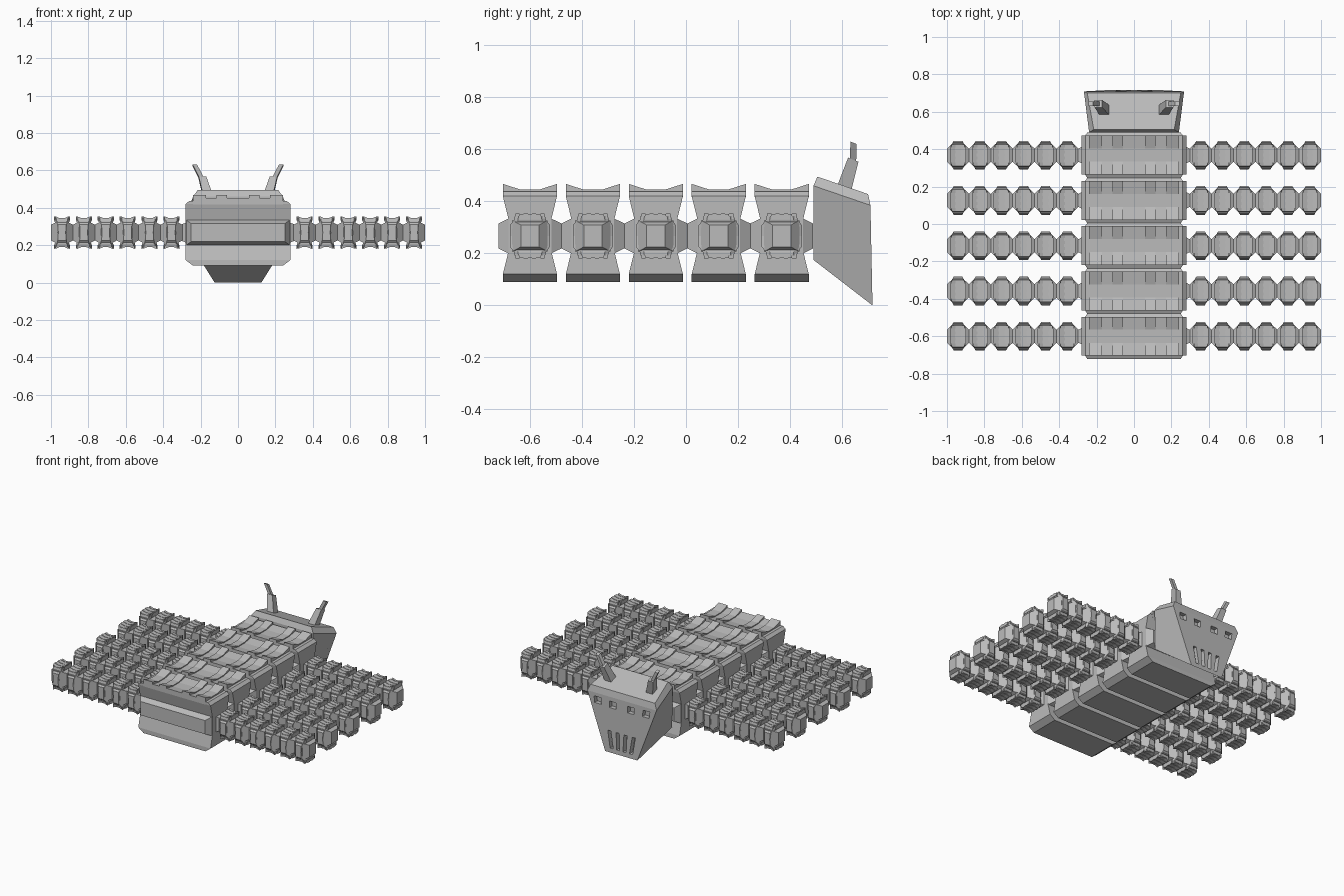
import bpy, bmesh
from mathutils import Vector

old = bpy.data.objects.get("Cube")
if old:
    bpy.data.objects.remove(old, do_unlink=True)

grey = bpy.data.materials.new("plain_grey")
grey.use_nodes = True
grey.diffuse_color = (0.5, 0.5, 0.5, 1)
grey.node_tree.nodes["Principled BSDF"].inputs["Base Color"].default_value = (0.5, 0.5, 0.5, 1)


def loft(bm, rings):
    """Skin a stack of equal-length rings and cap both ends."""
    loops = [[bm.verts.new(p) for p in ring] for ring in rings]
    n = len(loops[0])
    for a, b in zip(loops, loops[1:]):
        for i in range(n):
            j = (i + 1) % n
            bm.faces.new((a[i], a[j], b[j], b[i]))
    bm.faces.new(loops[0][::-1])
    bm.faces.new(loops[-1])


def rect(u, v):
    return [(-u, -v), (u, -v), (u, v), (-u, v)]


def octagon(u, v, k=0.55):
    return [(-u * k, -v), (u * k, -v), (u, -v * k), (u, v * k),
            (u * k, v), (-u * k, v), (-u, v * k), (-u, -v * k)]


def stack(bm, axis, levels, shape=rect):
    """Loft along an axis from (position, half_u, half_v) levels."""
    place = {"x": lambda p, a, b: (p, a, b), "y": lambda p, a, b: (a, p, b),
             "z": lambda p, a, b: (a, b, p)}[axis]
    loft(bm, [[place(p, a, b) for a, b in shape(u, v)] for p, u, v in levels])


def saddle(bm, axis, start, end, half, flat, base, top, rise):
    """Ridge strip with upturned ends, extruded along the given axis."""
    prof = [(-half, base), (half, base), (half, top + rise), (flat, top),
            (-flat, top), (-half, top + rise)]
    if axis == "x":
        loft(bm, [[(c, a, b) for a, b in prof] for c in (start, end)])
    else:
        loft(bm, [[(a, c, b) for a, b in prof] for c in (start, end)])


def finish(bm, name):
    bmesh.ops.recalc_face_normals(bm, faces=bm.faces[:])
    mesh = bpy.data.meshes.new(name)
    bm.to_mesh(mesh)
    bm.free()
    mesh.materials.append(grey)
    return mesh


def place(name, mesh, loc=(0, 0, 0)):
    ob = bpy.data.objects.new(name, mesh)
    ob.location = loc
    bpy.context.collection.objects.link(ob)
    return ob


MID = 0.267  # height of the joint axis

# Body segment: waisted block, joint bar, leg sockets, top ridges
bm = bmesh.new()
stack(bm, "z", [(0.09 - MID, 0.24, 0.104), (0.12 - MID, 0.28, 0.104),
                (0.21 - MID, 0.28, 0.082), (0.33 - MID, 0.28, 0.082),
                (0.42 - MID, 0.28, 0.104), (0.437 - MID, 0.26, 0.104)])
stack(bm, "y", [(-0.121, 0.25, 0.048), (-0.08, 0.278, 0.068),
                (0.08, 0.278, 0.068), (0.121, 0.25, 0.048)])
for s in (-1, 1):
    stack(bm, "x", [(s * 0.26, 0.055, 0.06), (s * 0.3, 0.033, 0.045)])
edges = [-0.24, -0.17, -0.115, -0.06, 0.06, 0.115, 0.17, 0.24]
for i, (a, b) in enumerate(zip(edges, edges[1:])):
    low = i % 2
    saddle(bm, "x", a, b, 0.104, 0.035, 0.15,
           0.172 if low else 0.178, 0.012 if low else 0.022)
segment_mesh = finish(bm, "body_segment")

# Leg bead: small waisted block with ridges above and below
bm = bmesh.new()
stack(bm, "z", [(-0.076, 0.041, 0.058), (-0.06, 0.04, 0.062),
                (-0.042, 0.03, 0.077), (0, 0.026, 0.077), (0.042, 0.03, 0.077),
                (0.06, 0.04, 0.062), (0.076, 0.041, 0.058)],
      lambda u, v: octagon(u, v, 0.75))
stack(bm, "x", [(-0.0588, 0.035, 0.042), (-0.025, 0.068, 0.06),
                (0.025, 0.068, 0.06), (0.0588, 0.035, 0.042)])
for s in (-1, 1):
    for i in range(7):
        a = -0.056 + i * 0.016
        tall = 0.003 * (i % 2 == 0)
        half = 0.036 if i in (0, 6) else 0.043
        saddle(bm, "y", a, a + 0.016, half, 0.014, s * 0.065,
               s * (0.075 + tall), s * 0.009)
bead_mesh = finish(bm, "leg_bead")

for row in range(5):
    y = -0.6 + row * 0.242
    place(f"body_segment_{row + 1}", segment_mesh, (0, y, MID))
    for side, s in (("left", 1), ("right", -1)):
        for k in range(6):
            place(f"{side}_leg_{row + 1}_bead_{k + 1}", bead_mesh,
                  (s * (0.356 + k * 0.117), y, MID))


# Head: wedge-shaped block with a tall tapering face plate
def head_ring(front, back):
    (fx, fy, fz), (bx, by, bz) = front, back
    return [(-fx, fy, fz), (fx, fy, fz), (bx, by, bz), (-bx, by, bz)]


bm = bmesh.new()
loft(bm, [head_ring((0.235, 0.49, 0.175), (0.125, 0.717, 0)),
          head_ring((0.24, 0.49, 0.46), (0.268, 0.709, 0.385)),
          head_ring((0.215, 0.505, 0.495), (0.25, 0.70, 0.428))])
head = place("head", finish(bm, "head"))

# Eye windows and mouth slots cut into the face plate
bm = bmesh.new()


def slot(x0, z0, x1, z1, w):
    loft(bm, [[(x + dx, y, z) for x, z, dx in
               ((x0, z0, -w), (x0, z0, w), (x1, z1, w), (x1, z1, -w))]
              for y in (0.68, 0.75)])


for s in (-1, 1):
    slot(s * 0.07, 0.31, s * 0.07, 0.355, 0.026)
    slot(s * 0.185, 0.315, s * 0.19, 0.36, 0.026)
    slot(s * 0.025, 0.03, s * 0.03, 0.15, 0.012)
    slot(s * 0.075, 0.03, s * 0.095, 0.15, 0.012)
cutter = place("face_cutter", finish(bm, "face_cutter"))
cutter.hide_render = True
mod = head.modifiers.new("face_cuts", "BOOLEAN")
mod.operation = "DIFFERENCE"
mod.solver = "EXACT"
mod.object = cutter
bpy.context.view_layer.objects.active = head
bpy.ops.object.modifier_apply(modifier=mod.name)
bpy.data.objects.remove(cutter, do_unlink=True)


# Antennae: thick root and thin bent tip
def bar(bm, start, end, w0, w1):
    loft(bm, [[Vector(p) + Vector((a, b, -b * 0.4)) for a, b in rect(w, w)]
              for p, w in ((start, w0), (end, w1))])


for side, s in (("left", 1), ("right", -1)):
    bm = bmesh.new()
    bar(bm, (s * 0.155, 0.605, 0.44), (s * 0.19, 0.643, 0.56), 0.027, 0.02)
    bar(bm, (s * 0.192, 0.642, 0.55), (s * 0.23, 0.644, 0.625), 0.012, 0.012)
    place(f"{side}_antenna", finish(bm, f"{side}_antenna"))
